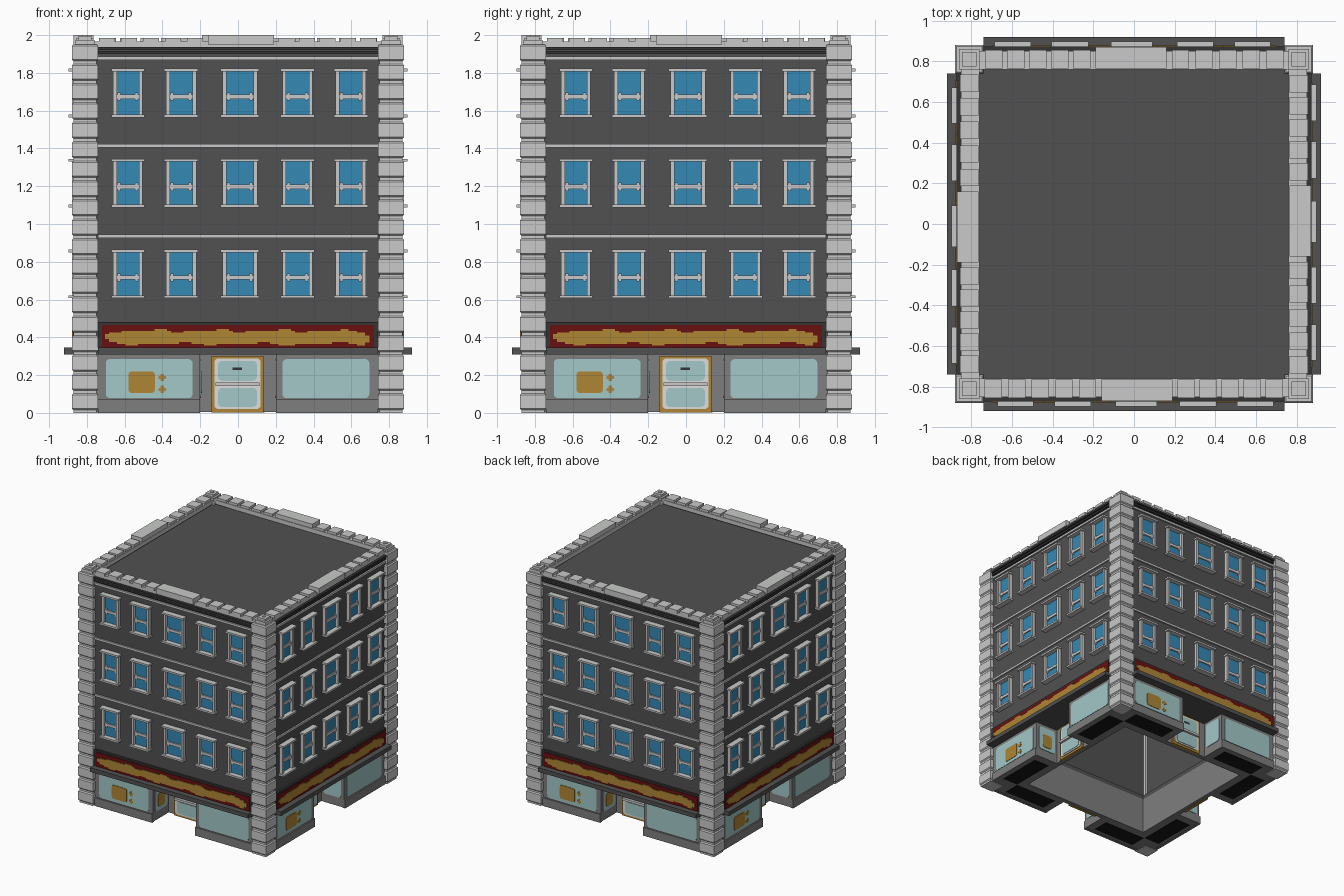
import bpy, bmesh, math
from mathutils import Matrix

if "Cube" in bpy.data.objects:
    bpy.data.objects.remove(bpy.data.objects["Cube"], do_unlink=True)


def material(name, r, g, b):
    m = bpy.data.materials.new(name)
    m.use_nodes = True
    m.diffuse_color = (r, g, b, 1)
    m.node_tree.nodes["Principled BSDF"].inputs["Base Color"].default_value = (r, g, b, 1)
    return m


WALL = material("dark wall", 0.082, 0.082, 0.082)
FRAME = material("charcoal trim", 0.035, 0.035, 0.035)
STONE = material("pale stone", 0.58, 0.59, 0.58)
GREY = material("mid grey", 0.21, 0.21, 0.21)
BLUE = material("window blue", 0.035, 0.25, 0.46)
GLASS = material("shop glass", 0.37, 0.58, 0.58)
GOLD = material("gold", 0.43, 0.24, 0.035)
RED = material("deep red", 0.14, 0.005, 0.005)
WHITE = material("door white", 0.72, 0.73, 0.72)
BLACK = material("black", 0.007, 0.007, 0.007)


class Part:
    """Collects solids for the front side, then repeats them on all four sides."""

    def __init__(self, name, mat):
        self.name, self.mat, self.bm = name, mat, bmesh.new()

    def box(self, x0, x1, y0, y1, z0, z1):
        m = Matrix.Translation(((x0 + x1) / 2, (y0 + y1) / 2, (z0 + z1) / 2))
        m = m @ Matrix.Diagonal((x1 - x0, y1 - y0, z1 - z0, 1))
        bmesh.ops.create_cube(self.bm, size=1, matrix=m)
        return self

    def prism(self, pts, y0, y1, turn=0):
        # outline in x and z, extruded along y, then turned about z
        rot = Matrix.Rotation(math.radians(turn), 3, "Z")
        rings = [[self.bm.verts.new(rot @ Matrix.Translation((x, y, z)).translation)
                  for x, z in pts] for y in (y0, y1)]
        self.skin(rings)
        return self

    def loft(self, cx, cy, rings):
        # square sections of (half width, height)
        corners = [(-1, -1), (1, -1), (1, 1), (-1, 1)]
        self.skin([[self.bm.verts.new((cx + a * h, cy + b * h, z)) for a, b in corners]
                   for h, z in rings])
        return self

    def skin(self, rings):
        n = len(rings[0])
        for a, b in zip(rings, rings[1:]):
            for i in range(n):
                j = (i + 1) % n
                self.bm.faces.new((a[i], a[j], b[j], b[i]))
        self.bm.faces.new(rings[0][::-1])
        self.bm.faces.new(rings[-1])

    def finish(self):
        bm = self.bm
        source = bm.verts[:] + bm.edges[:] + bm.faces[:]
        for k in (1, 2, 3):
            new = bmesh.ops.duplicate(bm, geom=source)["geom"]
            verts = [v for v in new if isinstance(v, bmesh.types.BMVert)]
            bmesh.ops.rotate(bm, verts=verts, cent=(0, 0, 0),
                             matrix=Matrix.Rotation(k * math.pi / 2, 3, "Z"))
        bmesh.ops.recalc_face_normals(bm, faces=bm.faces[:])
        mesh = bpy.data.meshes.new(self.name)
        bm.to_mesh(mesh)
        bm.free()
        mesh.materials.append(self.mat)
        bpy.context.collection.objects.link(bpy.data.objects.new(self.name, mesh))


def rounded(x0, x1, z0, z1, r):
    pts = []
    for i, (cx, cz) in enumerate([(x1 - r, z1 - r), (x0 + r, z1 - r),
                                  (x0 + r, z0 + r), (x1 - r, z0 + r)]):
        for s in range(4):
            a = math.pi / 2 * (i + s / 3)
            pts.append((cx + r * math.cos(a), cz + r * math.sin(a)))
    return pts


# upper walls, floor over the shops, and roof
walls = Part("upper_walls", WALL)
walls.box(-0.85, 0.76, -0.85, -0.76, 0.31, 1.935)
walls.box(-0.85, 0.6, -0.85, -0.6, 0.31, 0.345)
walls.finish()
Part("shop_ledge", WALL).box(-0.74, 0.74, -0.92, -0.84, 0.31, 0.345).finish()
Part("roof", WALL).box(0, 0.765, -0.765, 0, 1.91, 1.93).finish()

# stone bands, cornice and battlements
bands = Part("floor_bands", STONE)
for z in (0.935, 1.415, 1.878):
    bands.box(-0.74, 0.74, -0.862, -0.84, z - 0.009, z + 0.009)
bands.finish()
cornice = Part("cornice", FRAME)
cornice.box(-0.74, 0.74, -0.865, -0.84, 1.9, 1.915)
cornice.box(-0.74, 0.74, -0.872, -0.84, 1.92, 1.937)
cornice.finish()
parapet = Part("parapet", STONE)
parapet.box(-0.76, 0.76, -0.85, -0.76, 1.925, 1.965)
for i in range(5):
    for x in (-0.735 + i * 0.116, 0.215 + i * 0.108):
        parapet.box(x, x + 0.085, -0.855, -0.765, 1.96, 1.985)
parapet.box(-0.16, 0.19, -0.87, -0.765, 1.95, 2.0)
parapet.finish()

# stacked corner stones with stepped caps
pillar = Part("corner_pillars", STONE)
count, top = 19, 1.95
step = top / count
rings = []
for i in range(count):
    z = i * step
    rings += [(0.062, z), (0.062, z + 0.015), (0.07, z + 0.023), (0.07, z + step - 0.008)]
rings += [(0.062, top), (0.05, top), (0.05, 1.975), (0.035, 1.975), (0.035, 1.995),
          (0.012, 1.995), (0.012, 2.0)]
pillar.loft(0.81, -0.81, rings)
pillar.box(0.735, 0.77, -0.77, -0.735, 0.345, 1.91)
pillar.finish()

# windows: centre and half width of each column, middle height of each row
panes = Part("window_panes", BLUE)
frames = Part("window_frames", STONE)
for cx, half in ((-0.583, 0.088), (-0.301, 0.09), (0.01, 0.102), (0.315, 0.09), (0.597, 0.09)):
    for cz in (0.735, 1.215, 1.693):
        panes.box(cx - half + 0.02, cx + half - 0.02, -0.856, -0.845, cz - 0.12, cz + 0.12)
        frames.box(cx - half, cx + half, -0.897, -0.845, cz + 0.115, cz + 0.13)
        frames.box(cx - half, cx + half, -0.897, -0.845, cz - 0.128, cz - 0.113)
        frames.box(cx - half + 0.02, cx + half - 0.02, -0.866, -0.845, cz - 0.03, cz - 0.007)
        for s in (-1, 1):
            x = cx + s * (half - 0.02)
            frames.box(x - 0.01, x + 0.01, -0.878, -0.845, cz - 0.12, cz + 0.12)
            x = cx + s * (half - 0.042)
            frames.box(x - 0.008, x + 0.008, -0.864, -0.845, cz - 0.04, cz + 0.004)
panes.finish()
frames.finish()

# sign board with a ragged gold ornament
Part("sign_frame", FRAME).box(-0.74, 0.74, -0.868, -0.84, 0.34, 0.48).finish()
Part("sign_panel", RED).box(-0.72, 0.72, -0.873, -0.86, 0.345, 0.465).finish()
n = 64
upper, lower = [], []
for i in range(n):
    edge = 0.016 if i in (0, n - 1) else 0
    hi = 0.443 - edge - 0.009 * round(1 + math.sin(i * 0.63) * math.cos(i * 0.21))
    lo = 0.357 + edge + 0.009 * round(1 + math.cos(i * 0.5) * math.sin(i * 0.17 + 1))
    for k in (i, i + 1):
        x = -0.705 + 1.4 * k / n
        upper.append((x, hi))
        lower.append((x, lo))
Part("sign_ornament", GOLD).prism(lower + upper[::-1], -0.878, -0.87).finish()

# shop bays around the recessed entrances
bays = Part("shop_bays", GREY)
bays.box(0.2, 0.85, -0.85, -0.64, 0.004, 0.315)
bays.box(-0.645, -0.2, -0.85, -0.64, 0.004, 0.315)
bays.box(-0.64, 0.6, -0.64, -0.6, 0.004, 0.342)
bays.box(0.2, 0.74, -0.862, -0.84, 0, 0.07)
bays.box(-0.74, -0.2, -0.862, -0.84, 0, 0.07)
bays.finish()
hollow = Part("bay_undersides", BLACK)
for x in (-0.66, 0.27):
    hollow.box(x, x + 0.39, -0.81, -0.67, 0.001, 0.008)
hollow.finish()

# shop glass on the fronts and on the sides of the recess
glass = Part("shop_glass", GLASS)
for x in (-0.7, 0.235):
    glass.prism(rounded(x, x + 0.46, 0.078, 0.285, 0.022), -0.855, -0.847)
glass.prism(rounded(-0.825, -0.665, 0.078, 0.285, 0.02), 0.195, 0.203, 90)
glass.prism(rounded(0.665, 0.825, 0.078, 0.285, 0.02), 0.195, 0.203, -90)
glass.finish()
decals = Part("glass_ornaments", GOLD)
decals.prism(rounded(-0.58, -0.44, 0.105, 0.22, 0.018), -0.859, -0.852)
decals.prism(rounded(-0.79, -0.7, 0.105, 0.22, 0.018), 0.191, 0.198, 90)
for z in (0.125, 0.188):
    decals.box(-0.42, -0.382, -0.859, -0.852, z - 0.008, z + 0.008)
    decals.box(-0.409, -0.393, -0.858, -0.852, z - 0.019, z + 0.019)
decals.finish()

# entrance door
Part("door_frame", GOLD).box(-0.14, 0.135, -0.655, -0.63, 0.002, 0.302).finish()
Part("door_leaf", WHITE).prism(rounded(-0.125, 0.12, 0.02, 0.288, 0.02), -0.662, -0.65).finish()
door_glass = Part("door_glass", GLASS)
for z0, z1 in ((0.032, 0.132), (0.17, 0.275)):
    door_glass.prism(rounded(-0.105, 0.1, z0, z1, 0.02), -0.666, -0.66)
door_glass.finish()
Part("door_handle", STONE).box(-0.12, 0.115, -0.682, -0.66, 0.143, 0.162).finish()
Part("door_slot", FRAME).box(-0.028, 0.022, -0.669, -0.664, 0.228, 0.24).finish()
